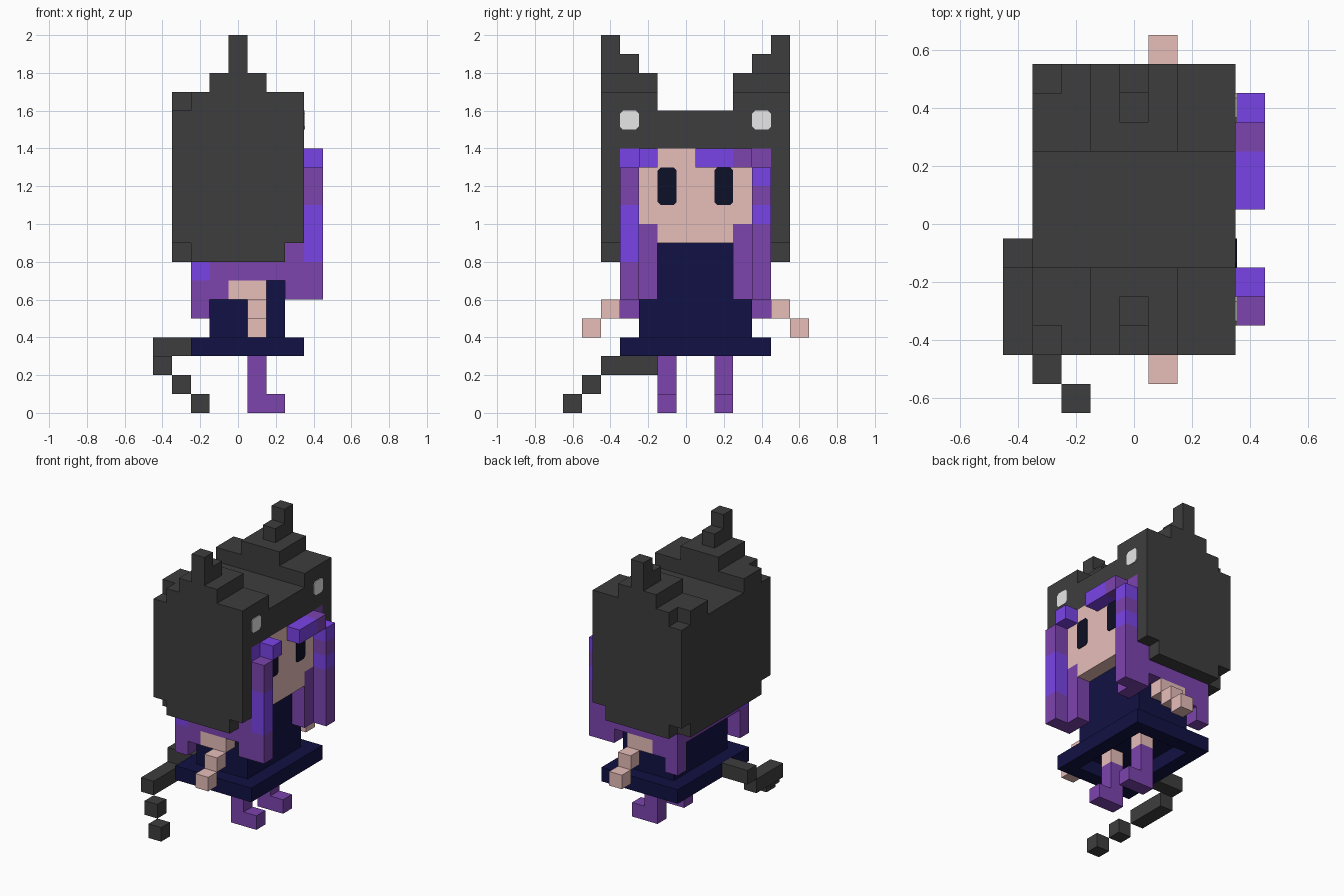
import bpy, bmesh

if "Cube" in bpy.data.objects:
    bpy.data.objects.remove(bpy.data.objects["Cube"], do_unlink=True)


def material(name, r, g, b):
    m = bpy.data.materials.new(name)
    m.use_nodes = True
    m.diffuse_color = (r, g, b, 1)
    m.node_tree.nodes["Principled BSDF"].inputs["Base Color"].default_value = (r, g, b, 1)
    return m


CHARCOAL = material("charcoal", .048, .048, .048)
SKIN = material("skin pink", .90, .58, .55)
VIOLET = material("bright violet", .205, .06, .84)
PURPLE = material("dull purple", .20, .058, .425)
NAVY = material("navy", .0058, .0058, .058)
INK = material("ink", .004, .005, .02)
PALE = material("pale grey", .88, .88, .88)


def finish(name, bm, mat):
    bmesh.ops.recalc_face_normals(bm, faces=bm.faces)
    me = bpy.data.meshes.new(name)
    bm.to_mesh(me)
    bm.free()
    me.materials.append(mat)
    ob = bpy.data.objects.new(name, me)
    bpy.context.collection.objects.link(ob)
    return ob


def part(name, mat, *boxes):
    """One object from boxes given as x0, x1, y0, y1, z0, z1."""
    bm = bmesh.new()
    for x0, x1, y0, y1, z0, z1 in boxes:
        for v in bmesh.ops.create_cube(bm, size=1)["verts"]:
            v.co = ((x0 + x1) / 2 + v.co.x * (x1 - x0),
                    (y0 + y1) / 2 + v.co.y * (y1 - y0),
                    (z0 + z1) / 2 + v.co.z * (z1 - z0))
    return finish(name, bm, mat)


def flip(b):
    """Mirror a box across the figure's middle plane, y = 0.05."""
    return (b[0], b[1], .1 - b[3], .1 - b[2], b[4], b[5])


def pair(name, mat, *boxes):
    part(name + "_a", mat, *boxes)
    part(name + "_b", mat, *[flip(b) for b in boxes])


def plate(name, mat, y0, y1, z0, z1, x=.35, c=.016, t=.005):
    """Thin plate with clipped corners, facing +x."""
    pts = [(y0 + c, z0), (y1 - c, z0), (y1, z0 + c), (y1, z1 - c),
           (y1 - c, z1), (y0 + c, z1), (y0, z1 - c), (y0, z0 + c)]
    bm = bmesh.new()
    f = bm.faces.new([bm.verts.new((x, y, z)) for y, z in pts])
    ext = bmesh.ops.extrude_face_region(bm, geom=[f])
    for v in ext["geom"]:
        if isinstance(v, bmesh.types.BMVert):
            v.co.x += t
    finish(name, bm, mat)


# Hood: crown, back wall and side walls with clipped lower corners
part("hood_crown", CHARCOAL, (-.35, .35, -.45, .55, 1.4, 1.6))
part("hood_back", CHARCOAL, (-.35, -.25, -.35, .45, .8, 1.4))
pair("hood_side", CHARCOAL,
     (-.35, .35, -.45, -.35, .9, 1.4),
     (-.25, .25, -.45, -.35, .8, .9))

# Stepped ears
pair("hood_ear", CHARCOAL,
     (-.25, .35, -.45, -.35, 1.6, 1.7),
     (-.35, .35, -.35, -.15, 1.6, 1.7),
     (-.15, .15, -.45, -.15, 1.7, 1.8),
     (-.05, .05, -.45, -.25, 1.8, 1.9),
     (-.05, .05, -.45, -.35, 1.9, 2.0))

# Pale spots on the hood
plate("hood_spot_a", PALE, -.35, -.25, 1.5, 1.6)
plate("hood_spot_b", PALE, .35, .45, 1.5, 1.6)

# Head and eyes
part("head", SKIN,
     (-.25, .35, -.25, .35, 1.0, 1.4),
     (.25, .35, -.15, .25, .9, 1.0))
plate("eye_a", INK, -.15, -.05, 1.1, 1.3)
plate("eye_b", INK, .15, .25, 1.1, 1.3)

# Hair framing the face, inside the hood opening
pair("inner_hair", PURPLE,
     (.25, .35, -.35, -.25, .6, 1.3),
     (.25, .35, -.25, -.15, .6, 1.0))
part("temple_a", VIOLET, (.25, .35, -.35, -.25, 1.3, 1.4))
part("temple_b", PURPLE, (.25, .35, .35, .45, 1.3, 1.4))

# Fringe
part("fringe_bright", VIOLET,
     (.35, .45, -.25, -.15, 1.3, 1.4),
     (.35, .45, .05, .25, 1.3, 1.4))
part("fringe_dull", PURPLE, (.35, .45, .25, .35, 1.3, 1.4))

# Front locks, banded in two purples
for tag, y, bands in (
        ("a", -.35, ((.6, .8, PURPLE), (.8, 1.1, VIOLET), (1.1, 1.3, PURPLE))),
        ("b", .35, ((.6, 1.0, PURPLE), (1.0, 1.1, VIOLET),
                    (1.1, 1.2, PURPLE), (1.2, 1.3, VIOLET)))):
    for i, (z0, z1, mat) in enumerate(bands):
        part(f"front_lock_{tag}_{i}", mat, (.35, .45, y, y + .1, z0, z1))

# Hair below the hood
part("back_hair", PURPLE, (-.25, .15, -.25, .35, .7, .9))
pair("side_hair", PURPLE,
     (-.15, .25, -.35, -.25, .7, .9),
     (-.15, -.05, -.35, -.25, .6, .7),
     (-.25, -.15, -.35, -.25, .5, .7))
part("hair_corner_a", VIOLET, (-.25, -.15, -.35, -.25, .7, .8))
part("hair_corner_b", PURPLE, (-.25, -.15, .35, .45, .7, .8))

# Dress with a hollow skirt hem
part("dress", NAVY,
     (-.15, .25, -.25, .35, .4, .7),
     (.15, .25, -.15, .25, .7, .9))
part("skirt_hem", NAVY,
     (-.25, -.15, -.35, .45, .3, .4),
     (.25, .35, -.35, .45, .3, .4),
     (-.15, .25, -.35, -.25, .3, .4),
     (-.15, .25, .35, .45, .3, .4))

# Arms stepping outwards
pair("arm", SKIN,
     (-.05, .15, -.35, -.25, .6, .7),
     (.05, .15, -.45, -.35, .5, .6),
     (.05, .15, -.55, -.45, .4, .5))

# Legs, stockings and feet
pair("thigh", SKIN, (.05, .15, -.15, -.05, .3, .4))
pair("stocking", PURPLE,
     (.05, .15, -.15, -.05, .1, .3),
     (.05, .25, -.15, -.05, 0, .1))

# Tail stepping down to the ground
part("tail", CHARCOAL,
     (-.45, -.25, -.15, -.05, .3, .4),
     (-.45, -.35, -.45, -.15, .2, .3),
     (-.35, -.25, -.55, -.45, .1, .2),
     (-.25, -.15, -.65, -.55, 0, .1))
